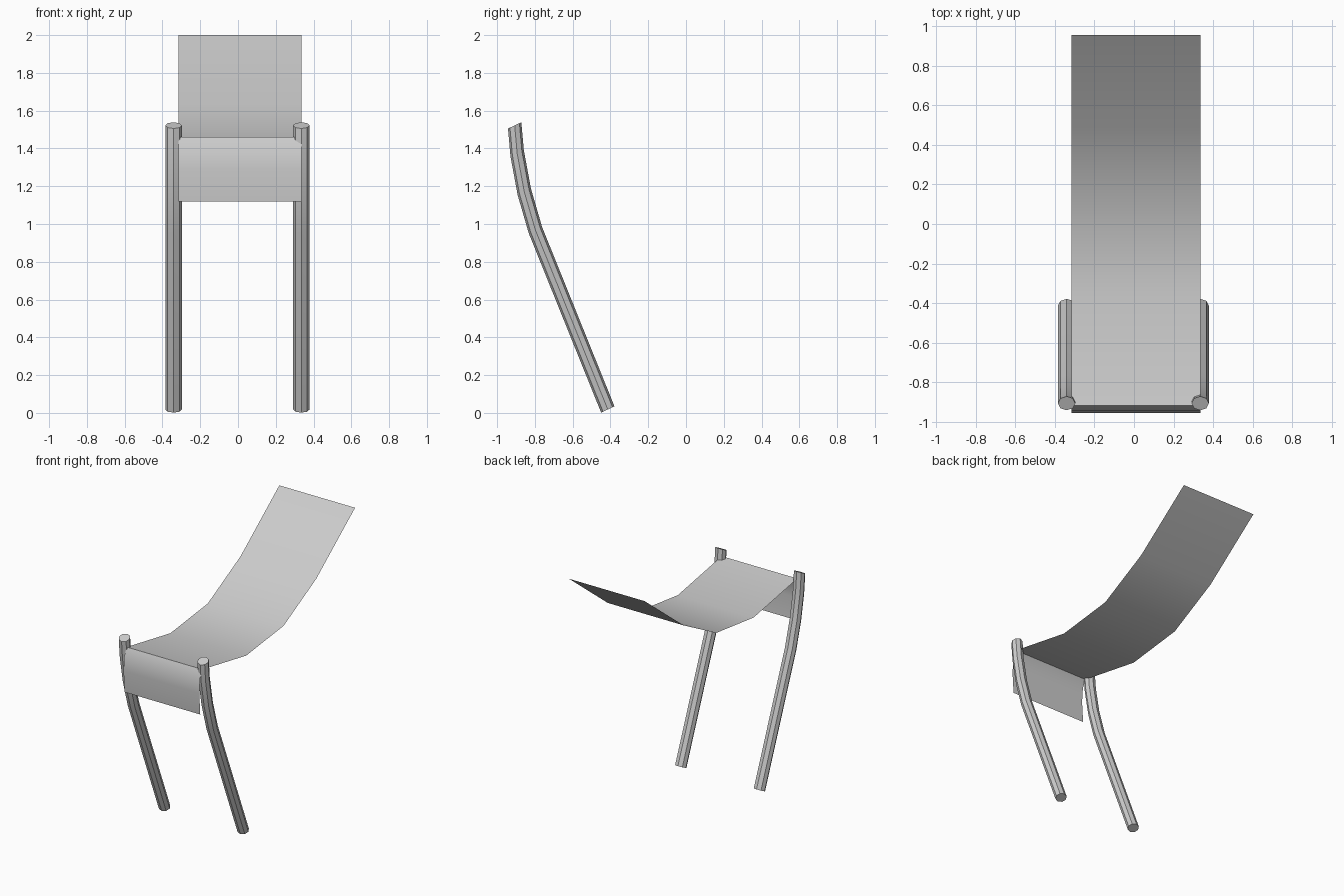
import bpy
import bmesh
import math

cube = bpy.data.objects.get("Cube")
if cube:
    bpy.data.objects.remove(cube, do_unlink=True)

grey = bpy.data.materials.new("plain_grey")
grey.use_nodes = True
colour = (0.6, 0.6, 0.6, 1)
grey.diffuse_color = colour
grey.node_tree.nodes["Principled BSDF"].inputs["Base Color"].default_value = colour


def finish(bm, name):
    bmesh.ops.recalc_face_normals(bm, faces=bm.faces)
    mesh = bpy.data.meshes.new(name)
    bm.to_mesh(mesh)
    bm.free()
    mesh.materials.append(grey)
    obj = bpy.data.objects.new(name, mesh)
    bpy.context.collection.objects.link(obj)
    bpy.ops.object.select_all(action="DESELECT")
    obj.select_set(True)
    bpy.context.view_layer.objects.active = obj
    bpy.ops.object.shade_smooth_by_angle(angle=math.radians(35))
    return obj


# Curved post: one tilted section carried along the path without turning
def post(name, x, path, sides=8, width=0.044, depth=0.039, tilt=math.radians(25)):
    bm = bmesh.new()
    rings = []
    for y, z in path:
        ring = []
        for i in range(sides):
            a = math.tau * i / sides
            d = depth * math.sin(a)
            ring.append(bm.verts.new((x + width * math.cos(a),
                                      y + d * math.cos(tilt),
                                      z + d * math.sin(tilt))))
        rings.append(ring)
    for low, high in zip(rings, rings[1:]):
        for i in range(sides):
            j = (i + 1) % sides
            bm.faces.new((low[i], low[j], high[j], high[i]))
    bm.faces.new(rings[0])
    bm.faces.new(rings[-1])
    return finish(bm, name)


post_path = [(-0.414, 0.018), (-0.797, 0.967), (-0.856, 1.17),
             (-0.894, 1.375), (-0.907, 1.522)]
post("right_post", -0.341, post_path)
post("left_post", 0.335, post_path)

# Thin sheet: hanging front flap, then a long sagging run rising to the back
sheet_profile = [(-0.943, 1.12), (-0.955, 1.29), (-0.946, 1.40), (-0.917, 1.46),
                 (-0.38, 1.362), (0.08, 1.418), (0.48, 1.63), (0.957, 2.0)]
bm = bmesh.new()
rows = [[bm.verts.new((x, y, z)) for x in (-0.315, 0.336)] for y, z in sheet_profile]
for a, b in zip(rows, rows[1:]):
    bm.faces.new((a[0], a[1], b[1], b[0]))
sheet = finish(bm, "sheet")
# The sheet faces up and forward
if sheet.data.polygons[-1].normal.z < 0:
    sheet.data.flip_normals()
